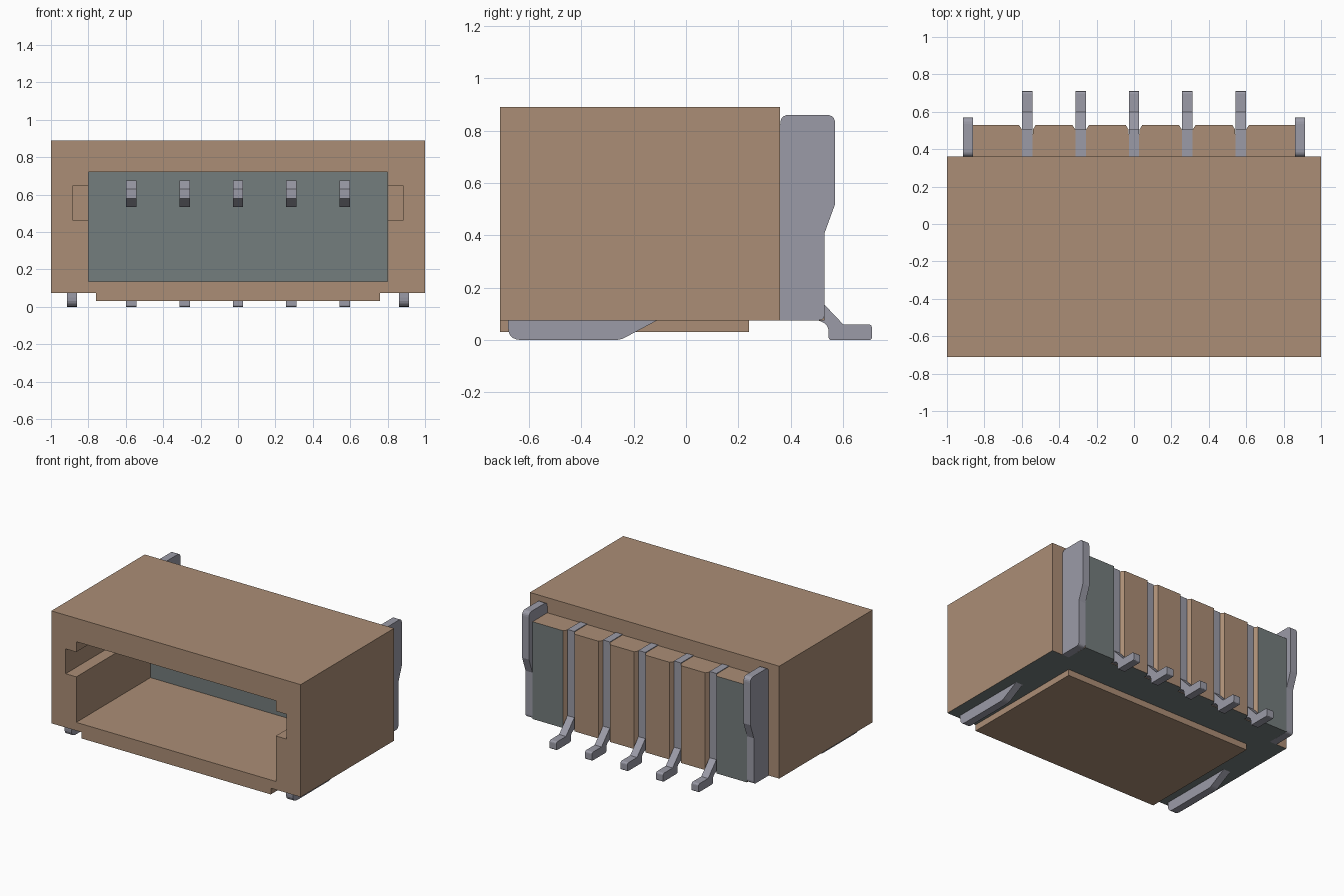
import bpy, bmesh
from mathutils import Vector

cube = bpy.data.objects.get("Cube")
if cube:
    bpy.data.objects.remove(cube, do_unlink=True)


def material(name, rgb):
    m = bpy.data.materials.new(name)
    m.use_nodes = True
    m.diffuse_color = (*rgb, 1)
    bsdf = next(n for n in m.node_tree.nodes if n.type == 'BSDF_PRINCIPLED')
    bsdf.inputs["Base Color"].default_value = (*rgb, 1)
    return m


TAN = material("tan plastic", (0.41, 0.27, 0.18))
GREY = material("slate grey", (0.175, 0.205, 0.205))
METAL = material("pin metal", (0.33, 0.33, 0.39))


def prism(name, points, offset, mats):
    """Extrude a closed outline of 3D points along the offset."""
    bm = bmesh.new()
    face = bm.faces.new([bm.verts.new(p) for p in points])
    res = bmesh.ops.extrude_face_region(bm, geom=[face])
    verts = [g for g in res["geom"] if isinstance(g, bmesh.types.BMVert)]
    bmesh.ops.translate(bm, vec=offset, verts=verts)
    bmesh.ops.recalc_face_normals(bm, faces=bm.faces)
    mesh = bpy.data.meshes.new(name)
    bm.to_mesh(mesh)
    bm.free()
    for m in mats:
        mesh.materials.append(m)
    ob = bpy.data.objects.new(name, mesh)
    bpy.context.scene.collection.objects.link(ob)
    return ob


def box(name, half_x, y0, y1, z0, z1, mats):
    outline = [(-half_x, y0, z0), (half_x, y0, z0), (half_x, y1, z0), (-half_x, y1, z0)]
    return prism(name, outline, (0, 0, z1 - z0), mats)


def rounded(profile):
    """Turn (y, z, radius) corners into an outline with rounded corners."""
    out = []
    for i, (y, z, r) in enumerate(profile):
        p = Vector((y, z))
        if not r:
            out.append(p)
            continue
        a = p + (Vector(profile[i - 1][:2]) - p).normalized() * r
        b = p + (Vector(profile[(i + 1) % len(profile)][:2]) - p).normalized() * r
        for k in range(6):
            t = k / 5
            out.append(a * (1 - t) ** 2 + p * 2 * t * (1 - t) + b * t ** 2)
    return out


def plate(name, profile, x, width=0.055):
    pts = [(x - width / 2, p.x, p.y) for p in rounded(profile)]
    return prism(name, pts, (width, 0, 0), [METAL])


def paint_grey(ob, rule):
    for f in ob.data.polygons:
        f.material_index = 1 if rule(f.normal, f.center) else 0


# Housing shell with open front cavity and side keyways
housing = box("housing", 1, -0.71, 0.36, 0.075, 0.89, [TAN, GREY])
cutters = [box("cavity_cutter", 0.8, -0.9, 0.14, 0.135, 0.72, [TAN]),
           box("keyway_cutter", 0.885, -0.9, 0.10, 0.465, 0.645, [TAN])]
bpy.context.view_layer.objects.active = housing
for c in cutters:
    c.hide_render = True
    mod = housing.modifiers.new("cut", 'BOOLEAN')
    mod.operation = 'DIFFERENCE'
    mod.solver = 'EXACT'
    mod.object = c
    bpy.ops.object.modifier_apply(modifier=mod.name)
for c in cutters:
    bpy.data.objects.remove(c, do_unlink=True)
paint_grey(housing, lambda n, c: (n.z < -0.9 and c.z < 0.1)
           or (n.y < -0.9 and abs(c.y - 0.14) < 0.01))

# Raised pad under the housing
box("base_pad", 0.76, -0.71, 0.24, 0.03, 0.075, [TAN])

# Rear block, notched around each pin
PIN_X = [i * 0.285 for i in range(-2, 3)]
outline = [(-0.86, 0.36), (-0.86, 0.53)]
for x in PIN_X:
    outline += [(x - 0.045, 0.53), (x - 0.029, 0.505), (x - 0.029, 0.48),
                (x + 0.029, 0.48), (x + 0.029, 0.505), (x + 0.045, 0.53)]
outline += [(0.86, 0.53), (0.86, 0.36)]
block = prism("rear_block", [(x, y, 0.075) for x, y in outline], (0, 0, 0.705), [TAN, GREY])
paint_grey(block, lambda n, c: n.z < -0.9 or (n.y > 0.9 and abs(c.x) > 0.65))

# Contact pins: tapered tip, upright leg and soldering foot
PIN = [(-0.33, 0.58, 0), (-0.27, 0.535, 0), (0.40, 0.535, 0), (0.40, 0.08, 0),
       (0.49, 0.08, 0), (0.545, 0.06, 0.03), (0.545, 0, 0.01), (0.71, 0, 0.01),
       (0.71, 0.06, 0.015), (0.60, 0.06, 0), (0.505, 0.16, 0), (0.505, 0.785, 0),
       (0.35, 0.785, 0), (0.35, 0.675, 0), (-0.27, 0.675, 0), (-0.33, 0.63, 0)]
for i, x in enumerate(PIN_X):
    plate(f"contact_pin_{i + 1}", PIN, x)

# Side retention tabs and their feet under the housing
TAB = [(0.36, 0.075, 0), (0.53, 0.075, 0.025), (0.53, 0.41, 0), (0.57, 0.52, 0),
       (0.57, 0.86, 0.035), (0.36, 0.86, 0.035)]
FOOT = [(-0.68, 0.075, 0), (-0.68, 0, 0.05), (-0.25, 0, 0.02), (-0.11, 0.075, 0)]
for side, x in (("left", 0.888), ("right", -0.888)):
    plate(f"{side}_tab", TAB, x)
    plate(f"{side}_tab_foot", FOOT, x)
